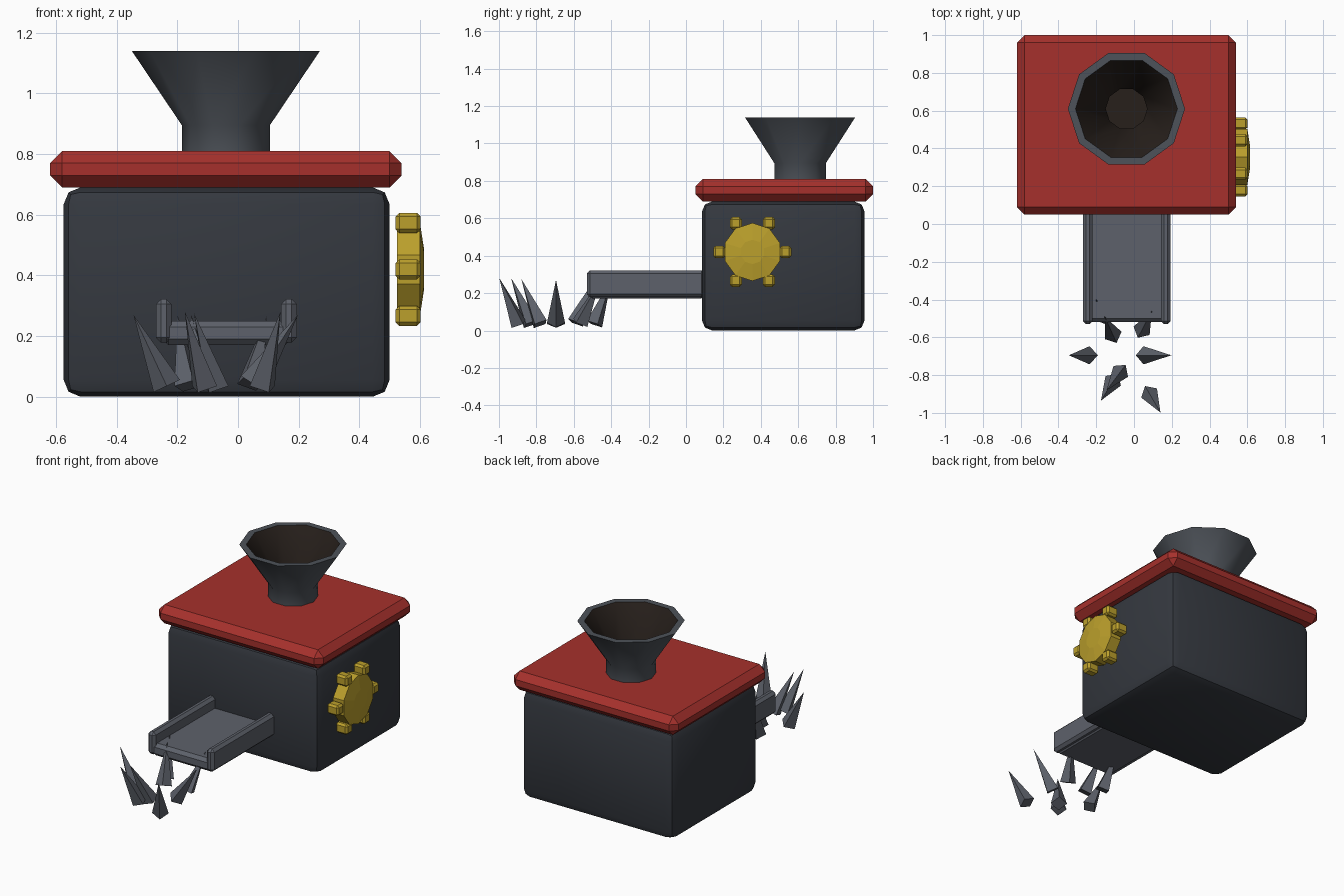
import bpy, bmesh, math
from mathutils import Vector, Matrix

if "Cube" in bpy.data.objects:
    bpy.data.objects.remove(bpy.data.objects["Cube"])


def material(name, rgb):
    m = bpy.data.materials.new(name)
    m.diffuse_color = (*rgb, 1)
    m.use_nodes = True
    m.node_tree.nodes["Principled BSDF"].inputs["Base Color"].default_value = m.diffuse_color
    return m


DARK = material("dark_iron", (0.035, 0.04, 0.05))
STEEL = material("steel", (0.11, 0.12, 0.145))
FUNNEL = material("funnel_grey", (0.075, 0.085, 0.1))
RED = material("red_paint", (0.38, 0.03, 0.025))
GOLD = material("brass", (0.5, 0.35, 0.025))
SOOT = material("soot", (0.02, 0.014, 0.011))


def make(name, bm, mat, smooth=None):
    bmesh.ops.recalc_face_normals(bm, faces=bm.faces)
    me = bpy.data.meshes.new(name)
    bm.to_mesh(me)
    bm.free()
    ob = bpy.data.objects.new(name, me)
    bpy.context.collection.objects.link(ob)
    me.materials.append(mat)
    if smooth:
        bpy.context.view_layer.objects.active = ob
        ob.select_set(True)
        bpy.ops.object.shade_smooth_by_angle(angle=math.radians(smooth))
        ob.select_set(False)
    return ob


def box(name, lo, hi, mat, bevel, segments=1, smooth=None):
    lo, hi = Vector(lo), Vector(hi)
    bm = bmesh.new()
    bmesh.ops.create_cube(bm, size=1, matrix=Matrix.Translation((lo + hi) / 2)
                          @ Matrix.Diagonal((*(hi - lo), 1)))
    bmesh.ops.bevel(bm, geom=bm.edges[:], offset=bevel, segments=segments,
                    profile=0.5, affect='EDGES')
    return make(name, bm, mat, smooth)


def lathe(name, profile, sides, matrix, mat, closed=False, smooth=None):
    """Stack rings of (radius, height); cap the ends or join them."""
    bm = bmesh.new()
    rings = []
    for r, z in profile:
        rings.append([bm.verts.new(matrix @ Vector((
            r * math.cos(2 * math.pi * i / sides),
            r * math.sin(2 * math.pi * i / sides), z))) for i in range(sides)])
    pairs = list(zip(rings, rings[1:]))
    if closed:
        pairs.append((rings[-1], rings[0]))
    else:
        bm.faces.new(rings[0])
        bm.faces.new(rings[-1])
    for a, b in pairs:
        for i in range(sides):
            j = (i + 1) % sides
            bm.faces.new((a[i], a[j], b[j], b[i]))
    return make(name, bm, mat, smooth)


# Furnace body and lid
box("body", (-0.575, 0.085, 0), (0.5, 0.955, 0.69), DARK, 0.055, 2, 35)
box("lid", (-0.62, 0.05, 0.69), (0.54, 1.0, 0.81), RED, 0.04)

# Hopper funnel on the lid, dark inside
funnel = lathe("funnel", [(0.145, 0.79), (0.145, 0.895), (0.31, 1.14),
                          (0.27, 1.14), (0.11, 0.895), (0.11, 0.82)],
               10, Matrix.Translation((-0.04, 0.61, 0)), FUNNEL, smooth=40)
funnel.data.materials.append(SOOT)
for f in funnel.data.polygons:
    c = f.center - Vector((-0.04, 0.61, f.center.z))
    if f.center.z > 0.8 and (f.normal.dot(c) < -0.01 or c.length < 0.01):
        f.material_index = 1

# Output chute with two side rails
box("chute_floor", (-0.25, -0.52, 0.17), (0.175, 0.10, 0.25), STEEL, 0.02)
for side, x in (("left", -0.245), ("right", 0.168)):
    box(f"chute_rail_{side}", (x - 0.026, -0.53, 0.178),
        (x + 0.026, 0.10, 0.322), STEEL, 0.017)

# Gear on the right wall: domed disc and six teeth
GY, GZ = 0.355, 0.42
turn = Matrix.Translation((0, GY, GZ)) @ Matrix.Rotation(math.pi / 2, 4, 'Y')
lathe("gear_disc", [(0.155, 0.525), (0.155, 0.6), (0.065, 0.614)], 10, turn, GOLD)
for i in range(6):
    a = i * math.pi / 3
    y, z = GY + 0.177 * math.cos(a), GZ + 0.177 * math.sin(a)
    box(f"gear_tooth_{i + 1}", (0.52, y - 0.032, z - 0.033),
        (0.602, y + 0.032, z + 0.033), GOLD, 0.012)

# Loose spikes splayed below the chute: base centre, tip
spikes = [
    ((-0.235, -0.695, 0.035), (-0.345, -0.695, 0.27)),
    ((0.05, -0.695, 0.042), (0.198, -0.695, 0.27)),
    ((0.08, -0.895, 0.035), (0.14, -0.998, 0.28)),
    ((-0.11, -0.83, 0.035), (-0.175, -0.935, 0.28)),
    ((-0.07, -0.78, 0.035), (-0.145, -0.88, 0.275)),
    ((0.04, -0.565, 0.042), (0.095, -0.46, 0.265)),
    ((-0.11, -0.59, 0.042), (-0.155, -0.49, 0.27)),
    ((-0.165, -0.49, 0.035), (-0.2, -0.40, 0.27)),
]
for n, (base, tip) in enumerate(spikes):
    base, tip = Vector(base), Vector(tip)
    axis = tip - base
    z = axis.normalized()
    x = Vector((axis.x, axis.y, 0))
    x = (x - z * x.dot(z)).normalized()
    frame = Matrix((x, z.cross(x), z)).transposed().to_4x4()
    bm = bmesh.new()
    bmesh.ops.create_cone(bm, cap_ends=True, segments=4, radius1=0.048,
                          radius2=0, depth=axis.length,
                          matrix=Matrix.Translation((base + tip) / 2) @ frame)
    bmesh.ops.remove_doubles(bm, verts=bm.verts, dist=1e-5)
    make(f"spike_{n + 1}", bm, STEEL)
